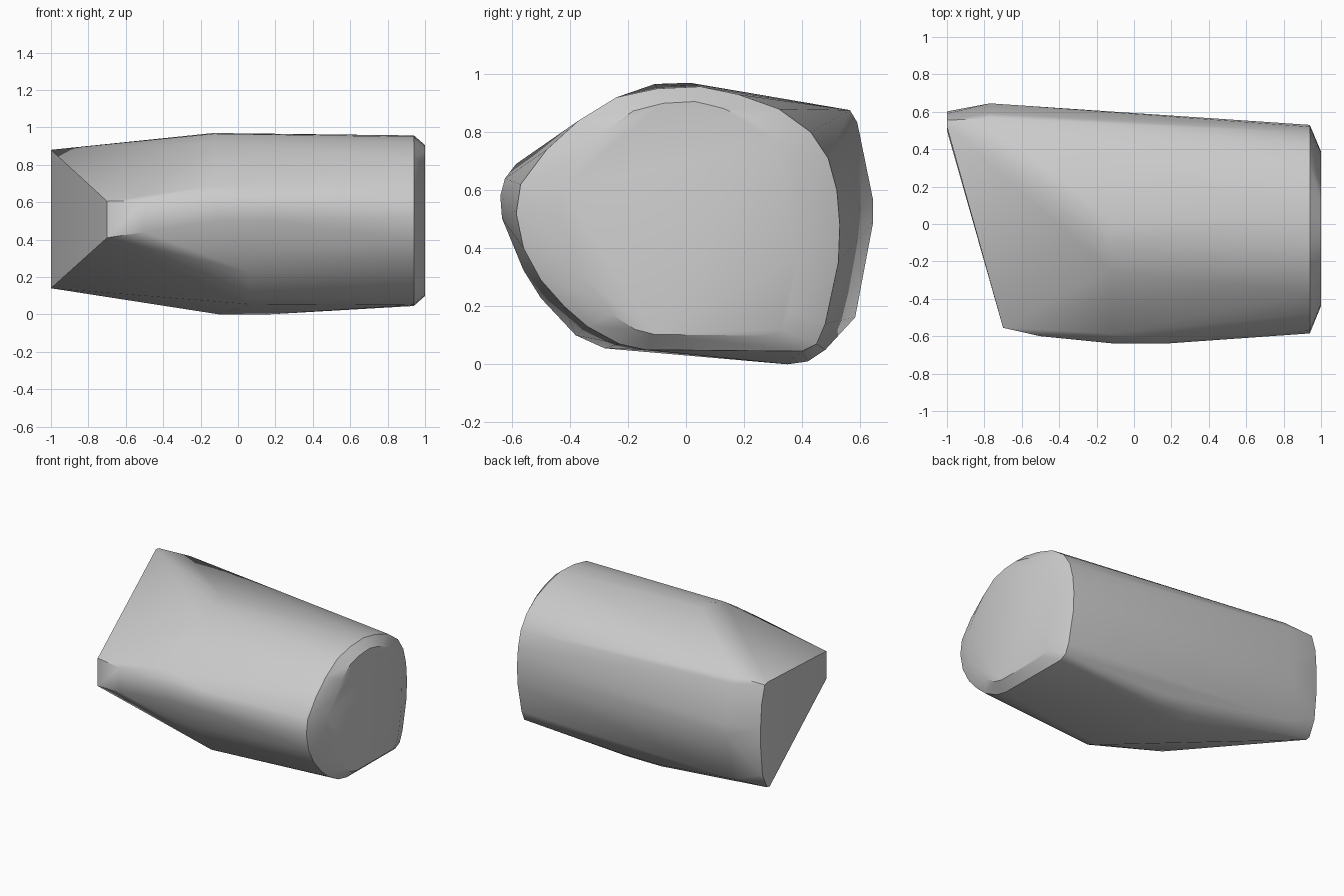
import bpy
import bmesh

default_cube = bpy.data.objects.get("Cube")
if default_cube:
    bpy.data.objects.remove(default_cube, do_unlink=True)


def make_material(name, color):
    material = bpy.data.materials.new(name)
    material.use_nodes = True
    material.diffuse_color = color
    material.node_tree.nodes["Principled BSDF"].inputs["Base Color"].default_value = color
    return material


def section(x, outline):
    """Place a flat (y, z) outline at the given x."""
    return [(x, y, z) for y, z in outline]


def inset(outline, scale_y, scale_z, center_y, center_z):
    """Shrink an outline around a centre point."""
    return [(center_y + (y - center_y) * scale_y,
             center_z + (z - center_z) * scale_z) for y, z in outline]


# Rounded rim at the blunt end, and the smaller flat cap beyond it
rim = [(-.585, .52), (-.57, .62), (-.48, .74), (-.37, .84), (-.24, .92),
       (-.1, .95), (.05, .957), (.18, .93), (.32, .88), (.43, .8),
       (.49, .71), (.52, .6), (.53, .48), (.525, .35), (.48, .14),
       (.45, .07), (.4, .045), (-.14, .05), (-.23, .07), (-.34, .13),
       (-.42, .2), (-.5, .29), (-.56, .4)]
cap = inset(rim, .74, .885, -.02, .51)

# Widest part of the body, front and underside
crown = [(-.586, .69), (-.38, .83), (-.245, .917), (-.107, .966), (.014, .97)]
front_bulge = [(-.64, .58), (-.634, .503), (-.624, .64)]
lower_front = [(-.56, .324), (-.5, .228), (-.38, .1), (-.28, .055)]
keel = [(.35, 0), (.42, .01), (.48, .05)]

# Slanted end: tall back edge, short front edge
back_edge = [(.52, .88), (.555, .872), (.59, .75), (.602, .58),
             (.602, .46), (.58, .25), (.53, .145), (.5, .14)]
back_ridge = [(.565, .876), (.59, .834), (.645, .565), (.645, .49), (.583, .162)]
front_edge = [(-.555, .41), (-.555, .605)]
front_step = [(-.6, .44), (-.6, .61)]

points = section(1, cap) + section(.94, rim)
points += section(-.13, crown) + section(.06, lower_front)
for x in (-.1, .16):
    points += section(x, front_bulge) + section(x, keel)
points += section(-1, back_edge) + section(-.77, back_ridge)
points += section(-.7, front_edge) + section(-.5, front_step)

# Wrap the sections in one tight convex skin
mesh = bpy.data.meshes.new("body")
bm = bmesh.new()
for point in points:
    bm.verts.new(point)
hull = bmesh.ops.convex_hull(bm, input=bm.verts[:])
spare = {v for v in hull["geom_interior"] + hull["geom_unused"]
         if isinstance(v, bmesh.types.BMVert)}
bmesh.ops.delete(bm, geom=list(spare), context="VERTS")
bmesh.ops.dissolve_limit(bm, angle_limit=.01, verts=bm.verts[:], edges=bm.edges[:])
bmesh.ops.recalc_face_normals(bm, faces=bm.faces[:])
bm.to_mesh(mesh)
bm.free()

body = bpy.data.objects.new("body", mesh)
bpy.context.collection.objects.link(body)
mesh.materials.append(make_material("light_grey", (.6, .6, .6, 1)))

# Smooth shading with crisp end edges
bpy.context.view_layer.objects.active = body
body.select_set(True)
bpy.ops.object.shade_smooth_by_angle(angle=.6)
